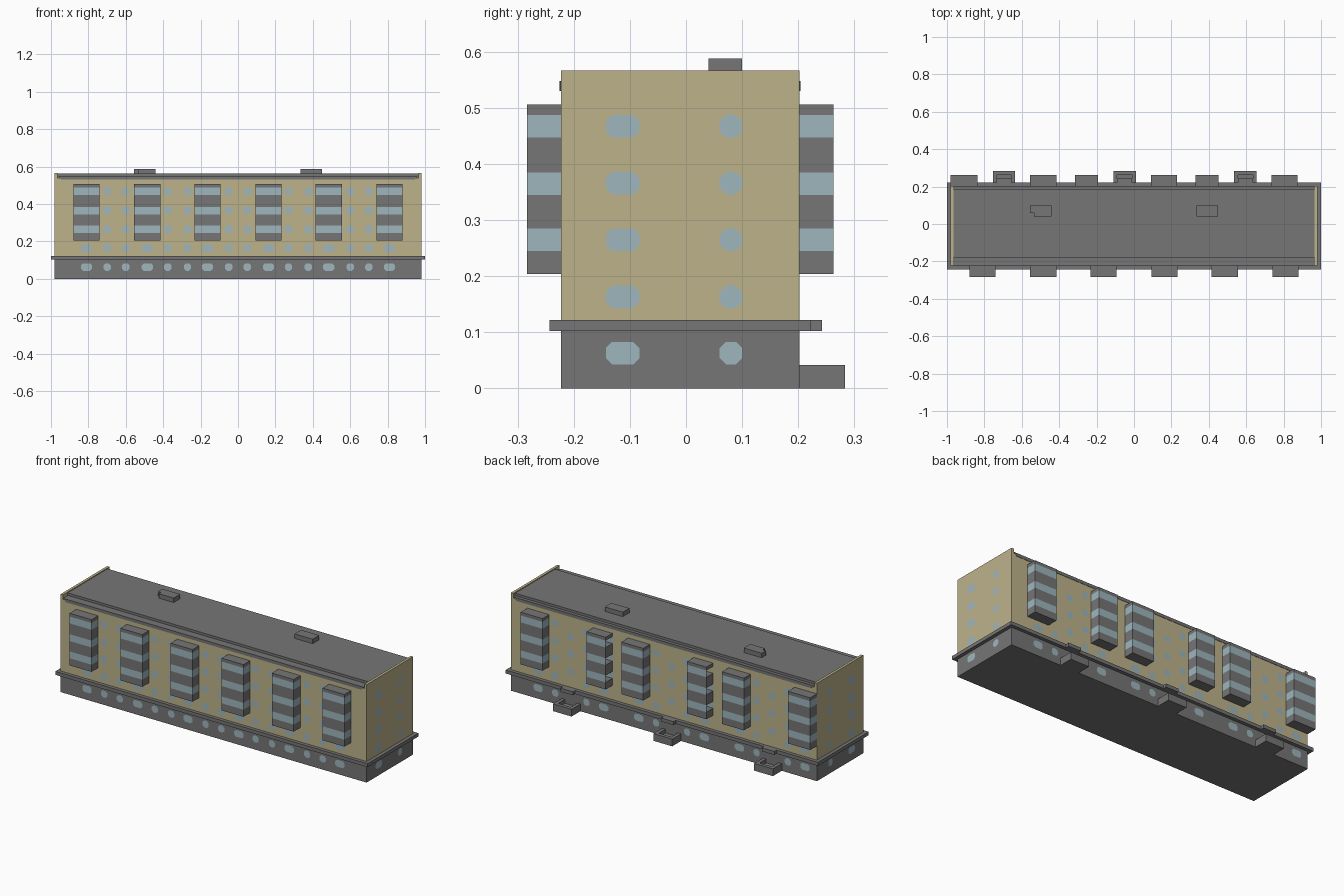
import bpy
import bmesh
from mathutils import Vector

cube = bpy.data.objects.get("Cube")
if cube:
    bpy.data.objects.remove(cube, do_unlink=True)


def material(name, rgb):
    m = bpy.data.materials.new(name)
    m.use_nodes = True
    m.diffuse_color = (*rgb, 1)
    m.node_tree.nodes["Principled BSDF"].inputs["Base Color"].default_value = (*rgb, 1)
    return m


TAN = material("tan plaster", (0.51, 0.45, 0.26))
GREY = material("grey concrete", (0.18, 0.18, 0.185))
BLUE = material("pale blue glass", (0.34, 0.47, 0.515))


def finish(bm, name, mat):
    mesh = bpy.data.meshes.new(name)
    bm.to_mesh(mesh)
    bm.free()
    mesh.materials.append(mat)
    obj = bpy.data.objects.new(name, mesh)
    bpy.context.collection.objects.link(obj)
    return obj


def add_box(bm, x0, x1, y0, y1, z0, z1):
    verts = bmesh.ops.create_cube(bm, size=1)["verts"]
    for v in verts:
        v.co = Vector(((x0 + x1) / 2 + v.co.x * (x1 - x0),
                       (y0 + y1) / 2 + v.co.y * (y1 - y0),
                       (z0 + z1) / 2 + v.co.z * (z1 - z0)))
    return verts


def boxes(name, mat, *dims):
    bm = bmesh.new()
    for d in dims:
        add_box(bm, *d)
    return finish(bm, name, mat)


FRONT, BACK, END = -0.223, 0.202, 0.98
FLOORS = [0.163, 0.265, 0.366, 0.467]
ENTRIES = [-0.695, -0.05, 0.595]

# Main masses
boxes("base", GREY, (-END, END, FRONT, BACK, 0, 0.105))
boxes("ledge", GREY, (-1, 1, -0.243, 0.222, 0.102, 0.122))
boxes("walls", TAN, (-0.965, 0.965, FRONT, BACK, 0.12, 0.54))
for s, side in ((-1, "right"), (1, "left")):
    x0, x1 = sorted((s * 0.965, s * END))
    boxes(side + "_gable", TAN, (x0, x1, FRONT, BACK, 0.12, 0.567))

# Roof with a stepped eave on both long sides
boxes("roof", GREY, (-0.965, 0.965, -0.18, 0.185, 0.53, 0.562))
for name, y0, y1 in (("front_eave", FRONT - 0.002, -0.17), ("back_eave", 0.17, BACK + 0.002)):
    bm = bmesh.new()
    outline = [(-0.945, 0.53), (0.945, 0.53), (0.962, 0.548), (-0.962, 0.548)]
    face = bm.faces.new([bm.verts.new((x, y0, z)) for x, z in outline])
    new = bmesh.ops.extrude_face_region(bm, geom=[face])["geom"]
    bmesh.ops.translate(bm, vec=(0, y1 - y0, 0),
                        verts=[g for g in new if isinstance(g, bmesh.types.BMVert)])
    bmesh.ops.recalc_face_normals(bm, faces=bm.faces)
    finish(bm, name, GREY)

# Roof hatches
boxes("right_hatch", GREY, (-0.555, -0.44, 0.06, 0.1, 0.55, 0.588),
      (-0.535, -0.44, 0.04, 0.06, 0.55, 0.588))
boxes("left_hatch", GREY, (0.335, 0.45, 0.04, 0.1, 0.55, 0.588))


# Bays: concrete bands alternating with glass bands
LEVELS = [0.204, 0.245, 0.285, 0.345, 0.385, 0.447, 0.487, 0.506]


def bay(name, x0, x1, y0, y1, open_side=False):
    bands = list(zip(LEVELS, LEVELS[1:]))
    boxes(name + "_concrete", GREY, *[(x0, x1, y0, y1, a, b) for a, b in bands[::2]])
    bm = bmesh.new()
    for a, b in bands[1::2]:
        add_box(bm, x0, x1, y0, y1, a, b)
    bm.normal_update()
    gone = [f for f in bm.faces if abs(f.normal.z) > 0.9 or (open_side and f.normal.x < -0.9)]
    bmesh.ops.delete(bm, geom=gone, context="FACES")
    finish(bm, name + "_glass", BLUE)


FRONT_BAYS = [s * x for x in (0.163, 0.485, 0.81) for s in (-1, 1)]
for i, x in enumerate(FRONT_BAYS):
    bay(f"front_bay_{i}", x - 0.07, x + 0.07, -0.283, FRONT)
for i, e in enumerate(ENTRIES):
    narrow = i > 0
    bay(f"back_bay_a_{i}", e - (0.265 if narrow else 0.285), e - 0.142, BACK, 0.263, narrow)
    bay(f"back_bay_b_{i}", e + 0.14, e + 0.28, BACK, 0.263)


# Windows: flat panes with cut corners, set just proud of the wall
def windows(name, origin, across, panes):
    across, up = Vector(across), Vector((0, 0, 1))
    out = across.cross(up)
    bm = bmesh.new()
    for u, z, w, h in panes:
        a, b, c = w / 2, h / 2, 0.011
        ring = [(a - c, -b), (a, c - b), (a, b - c), (a - c, b),
                (c - a, b), (-a, b - c), (-a, c - b), (c - a, -b)]
        mid = Vector(origin) + across * u + up * z + out * 0.002
        bm.faces.new([bm.verts.new(mid + across * p + up * q) for p, q in ring])
    finish(bm, name, BLUE)


ROWS = [0.063] + FLOORS
WIDE, SMALL, HIGH = 0.06, 0.04, 0.04

panes = [(x, z, WIDE, HIGH) for x in FRONT_BAYS for z in ROWS[:2]]
panes += [(s * x, z, SMALL, HIGH) for x in (0.05, 0.27, 0.375, 0.6, 0.7)
          for s in (-1, 1) for z in ROWS]
windows("front_windows", (0, FRONT, 0), (1, 0, 0), panes)

# Back windows, with a stair column above each entrance
panes = []
for e in ENTRIES:
    for s in (-1, 1):
        panes += [(-(e + s * 0.21), z, WIDE, HIGH) for z in ROWS[:2]]
        panes += [(-(e + s * 0.1), z, SMALL, HIGH) for z in ROWS]
    panes += [(-e, z + 0.05, SMALL, HIGH) for z in FLOORS[:3]]
windows("back_windows", (0, BACK, 0), (-1, 0, 0), panes)

for s, side in ((-1, "right"), (1, "left")):
    panes = [(s * y, z, w, HIGH) for z in ROWS for y, w in ((-0.113, WIDE), (0.08, SMALL))]
    windows(side + "_gable_windows", (s * END, 0, 0), (0, s, 0), panes)

# Entrances: a walled porch below and a canopy above
for i, e in enumerate(ENTRIES):
    boxes(f"porch_{i}", GREY,
          (e - 0.06, e + 0.06, BACK, 0.283, 0, 0.02),
          (e - 0.06, e - 0.04, BACK, 0.283, 0.02, 0.042),
          (e + 0.04, e + 0.06, BACK, 0.283, 0.02, 0.042),
          (e - 0.04, e + 0.04, 0.263, 0.283, 0.02, 0.042))
    boxes(f"canopy_{i}", GREY, (e - 0.04, e + 0.04, 0.2, 0.242, 0.102, 0.122))
